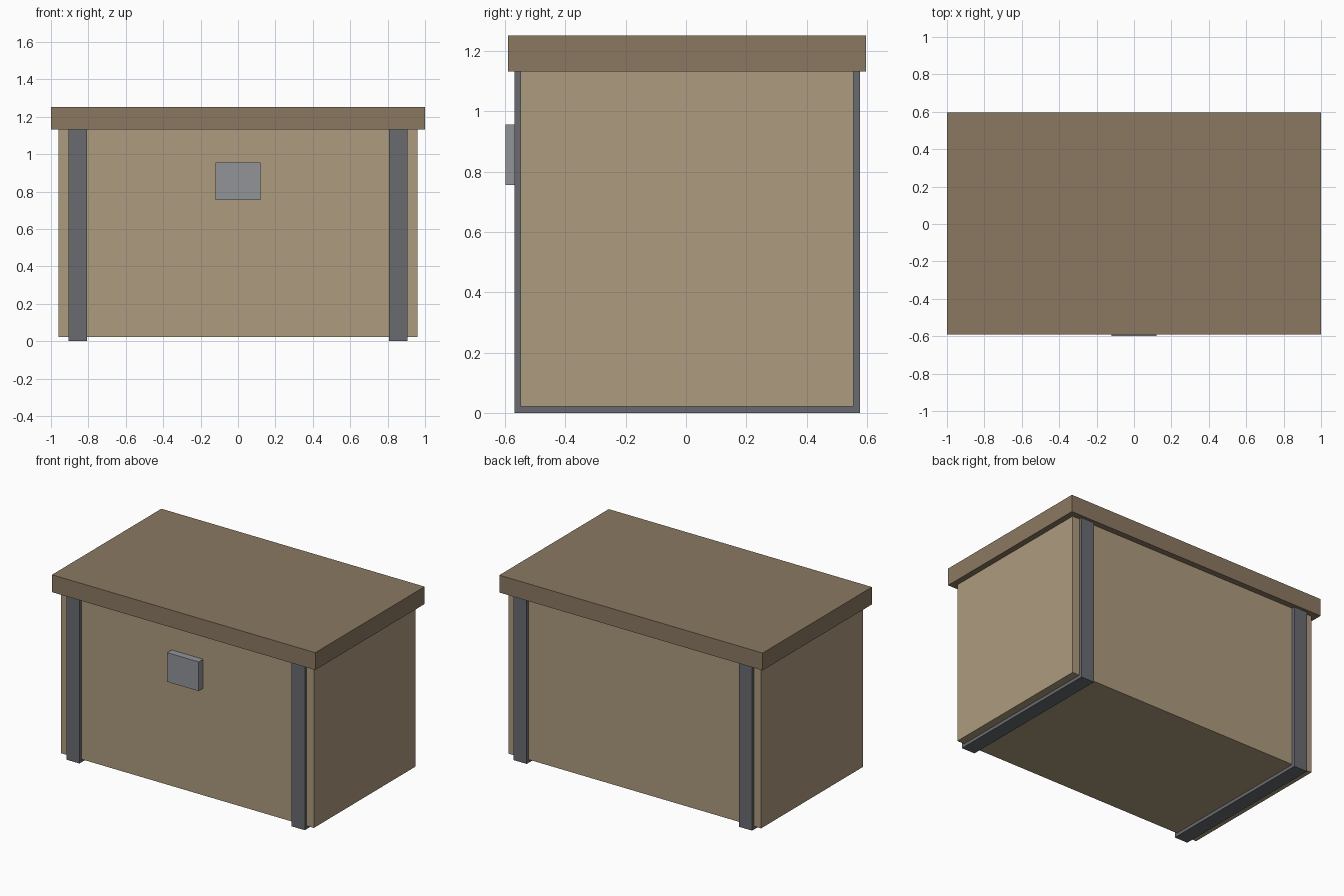
import bpy

if "Cube" in bpy.data.objects:
    bpy.data.objects.remove(bpy.data.objects["Cube"])


def material(name, rgb):
    m = bpy.data.materials.new(name)
    m.diffuse_color = (*rgb, 1.0)
    m.use_nodes = True
    m.node_tree.nodes["Principled BSDF"].inputs["Base Color"].default_value = m.diffuse_color
    return m


light_wood = material("light wood", (0.423, 0.328, 0.209))
dark_wood = material("dark wood", (0.258, 0.191, 0.120))
dark_metal = material("dark metal", (0.141, 0.147, 0.159))
light_metal = material("light metal", (0.287, 0.296, 0.314))


def box(name, x, y, z, mat):
    """Box from (min, max) ranges on each axis."""
    verts = [(a, b, c) for a in x for b in y for c in z]
    faces = [(0, 1, 3, 2), (4, 6, 7, 5), (0, 4, 5, 1),
             (2, 3, 7, 6), (0, 2, 6, 4), (1, 5, 7, 3)]
    mesh = bpy.data.meshes.new(name)
    mesh.from_pydata(verts, [], faces)
    mesh.materials.append(mat)
    obj = bpy.data.objects.new(name, mesh)
    bpy.context.collection.objects.link(obj)
    return obj


LID_Z = 1.133

# Chest body and overhanging lid
box("chest_body", (-0.96, 0.96), (-0.549, 0.556), (0.022, LID_Z), light_wood)
box("lid", (-1.0, 1.0), (-0.59, 0.597), (LID_Z, 1.252), dark_wood)

# Metal bands wrapping front, bottom and back
for side, x in (("left", -0.856), ("right", 0.856)):
    box(side + "_band", (x - 0.05, x + 0.05), (-0.569, 0.577), (0.0, LID_Z), dark_metal)

# Latch plate on the front
box("latch", (-0.12, 0.12), (-0.598, -0.54), (0.756, 0.956), light_metal)
